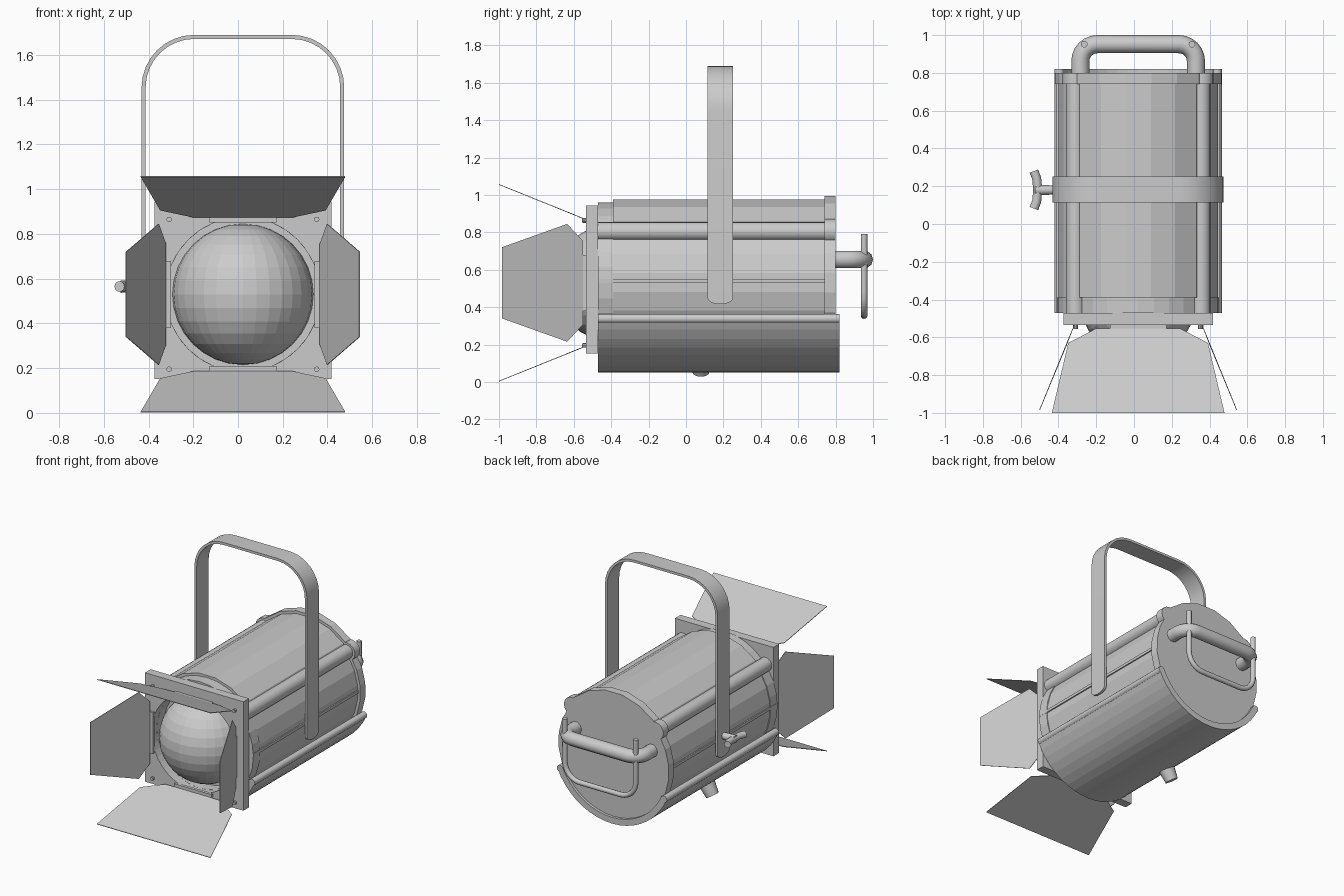
import bpy, bmesh, math
from math import sin, cos, pi, radians
from mathutils import Vector

if "Cube" in bpy.data.objects:
    bpy.data.objects.remove(bpy.data.objects["Cube"])

CX, CZ = 0.022, 0.53          # axis of the lamp body


def mesh(name, verts, faces, smooth=False):
    me = bpy.data.meshes.new(name)
    me.from_pydata([tuple(v) for v in verts], [], faces)
    bm = bmesh.new()
    bm.from_mesh(me)
    bmesh.ops.recalc_face_normals(bm, faces=bm.faces)
    bm.to_mesh(me)
    bm.free()
    ob = bpy.data.objects.new(name, me)
    bpy.context.collection.objects.link(ob)
    if smooth:
        bpy.context.view_layer.objects.active = ob
        ob.select_set(True)
        bpy.ops.object.shade_smooth_by_angle(angle=radians(35))
        ob.select_set(False)
    return ob


def prism(name, pts, y0, y1, smooth=False):
    """Closed x,z outline (relative to the lamp axis) extruded along y."""
    n = len(pts)
    v = [(CX + x, y, CZ + z) for y in (y0, y1) for x, z in pts]
    f = [(i, (i + 1) % n, n + (i + 1) % n, n + i) for i in range(n)]
    f += [tuple(range(n)), tuple(range(n, 2 * n))]
    return mesh(name, v, f, smooth)


def ring(name, outer, inner, y0, y1):
    """Plate with a hole, both outlines having the same point count."""
    n = len(outer)
    loops = [(outer, y0), (outer, y1), (inner, y1), (inner, y0)]
    v = [(CX + x, y, CZ + z) for l, y in loops for x, z in l]
    f = [(a * n + i, a * n + (i + 1) % n, (a + 1) % 4 * n + (i + 1) % n, (a + 1) % 4 * n + i)
         for a in range(4) for i in range(n)]
    return mesh(name, v, f)


def circle(r, n, x=0, z=0):
    return [(x + r * cos(2 * pi * i / n), z + r * sin(2 * pi * i / n)) for i in range(n)]


def arc(r, a0, a1, n, x=0, z=0):
    return [(x + r * cos(radians(a0 + (a1 - a0) * i / n)),
             z + r * sin(radians(a0 + (a1 - a0) * i / n))) for i in range(n + 1)]


def cone(name, a, b, r1, r2, n=16):
    a, b = Vector(a), Vector(b)
    q = (b - a).to_track_quat('Z', 'Y')
    bpy.ops.mesh.primitive_cone_add(vertices=n, radius1=r1, radius2=r2,
                                    depth=(b - a).length, location=(a + b) / 2)
    ob = bpy.context.object
    ob.rotation_euler = q.to_euler()
    ob.name = name
    bpy.ops.object.shade_smooth_by_angle(angle=radians(35))
    ob.select_set(False)
    return ob


def box(name, x0, x1, y0, y1, z0, z1):
    return prism(name, [(x0, z0), (x1, z0), (x1, z1), (x0, z1)], y0, y1)


def tube(name, pts, r):
    cu = bpy.data.curves.new(name, 'CURVE')
    cu.dimensions = '3D'
    cu.bevel_depth, cu.bevel_resolution, cu.use_fill_caps = r, 3, True
    sp = cu.splines.new('POLY')
    sp.points.add(len(pts) - 1)
    for p, c in zip(sp.points, pts):
        p.co = (*c, 1)
    ob = bpy.data.objects.new(name, cu)
    bpy.context.collection.objects.link(ob)
    bpy.context.view_layer.objects.active = ob
    ob.select_set(True)
    bpy.ops.object.convert(target='MESH')
    ob = bpy.context.object
    bpy.ops.object.shade_smooth_by_angle(angle=radians(40))
    ob.select_set(False)


# Faceted housing with a raised roof between the corner rails
def housing(side, top):
    return arc(top, 47, 133, 5) + arc(side, 145, 395, 18)

prism("housing", housing(0.425, 0.45), -0.39, 0.75)
ring("front_collar", circle(0.43, 32), circle(0.345, 32), -0.47, -0.39)
prism("back_plate", housing(0.445, 0.47), 0.74, 0.80)
for s in (-1, 1):
    prism("corner_rail", circle(0.05, 16, s * 0.333, 0.275), -0.47, 0.75, True)
    prism("back_plate_lobe", circle(0.065, 16, s * 0.335, 0.275), 0.74, 0.80, True)
    prism("shell_lip", circle(0.025, 12, s * 0.418, -0.192), -0.47, 0.82, True)
    box("side_seam", s * 0.423 - 0.008, s * 0.423 + 0.008, -0.47, 0.74, 0.0, 0.02)

# Lower cooling shell
prism("lower_shell", arc(0.48, 204, 336, 18) + arc(0.435, 336, 204, 18), -0.47, 0.82)
d = Vector((-0.52, 0, -0.854))
c = Vector((CX, 0.08, CZ))
cone("focus_knob", c + d * 0.46, c + d * 0.56, 0.058, 0.045)

# Front frame and lens
N = 48
square = []
for x, z in circle(1, N):
    k = 0.396 / max(abs(x), abs(z))
    square.append((x * k, z * k + 0.018))
ring("front_frame", square, circle(0.345, N), -0.535, -0.47)
bpy.ops.mesh.primitive_uv_sphere_add(segments=32, ring_count=16, radius=0.315,
                                     location=(CX, -0.39, CZ))
bpy.context.object.name = "lens"
bpy.context.object.select_set(False)

# Four barn doors: (offset from axis, y, half width)
def door(name, stations, turn):
    t = 0.004
    v = []
    for o in (0, t):
        for sg in (1, -1):
            for off, y, w in (stations if sg > 0 else stations[::-1]):
                a, b = off + o, sg * w
                x, z = a * cos(turn) - b * sin(turn), a * sin(turn) + b * cos(turn)
                v.append((CX + x, y, CZ + z))
    n = len(v) // 2
    f = [(i, (i + 1) % n, n + (i + 1) % n, n + i) for i in range(n)]
    mesh(name, v, f + [tuple(range(n)), tuple(range(n, 2 * n))])

wide = [(0.343, -0.552, 0.22), (0.375, -0.63, 0.37), (0.524, -1.0, 0.457)]
narrow = [(0.343, -0.552, 0.225), (0.375, -0.635, 0.315), (0.52, -0.985, 0.19)]
for i, nm in enumerate(("right", "top", "left", "bottom")):
    t = i * pi / 2
    door(nm + "_barn_door", wide if i % 2 else narrow, t)
    ux, uz = round(cos(t)), round(sin(t))
    hx, hz = (0.0125, 0.15) if ux else (0.15, 0.0125)
    mx, mz = ux * 0.333, uz * 0.333
    box(nm + "_hinge", mx - hx, mx + hx, -0.552, -0.53, mz - hz, mz + hz)
for sx in (-1, 1):
    for sz in (-1, 1):
        prism("frame_screw", circle(0.012, 10, sx * 0.33, sz * 0.335), -0.555, -0.53)

# Mounting yoke
def arch(h, top, r, z0):
    return ([(h, z0)] + arc(r, 0, 90, 8, h - r, top - r)
            + arc(r, 90, 180, 8, r - h, top - r) + [(-h, z0)])

z0 = 0.45 - CZ
prism("yoke", arch(0.453, 1.69 - CZ, 0.235, z0)
      + arch(0.435, 1.672 - CZ, 0.217, z0)[::-1], 0.115, 0.252, True)
for s in (-1, 1):
    e = cone("yoke_end", (CX + s * 0.435, 0.1835, 0.45), (CX + s * 0.453, 0.1835, 0.45),
             0.0685, 0.0685, 24)
    # flatten the round end vertically
    m = e.matrix_basis.copy()
    e.data.transform(m)
    e.matrix_basis.identity()
    for v in e.data.vertices:
        v.co.z = 0.45 + (v.co.z - 0.45) * 0.5
    cone("yoke_pivot", (CX + s * 0.40, 0.1835, 0.565), (CX + s * 0.44, 0.1835, 0.565), 0.04, 0.04)

# Wing nut on the left side
cone("wing_nut_hub", (-0.42, 0.18, 0.565), (-0.525, 0.18, 0.565), 0.024, 0.028)
tube("wing_nut_wings", [(-0.53, 0.082, 0.565), (-0.515, 0.12, 0.565), (-0.51, 0.18, 0.565),
                        (-0.515, 0.24, 0.565), (-0.53, 0.28, 0.565)], 0.024)

# Rear grab handle
hz, hw = 0.655, 0.306
right = [(hw, 0.78, 0)] + [(x, y, 0) for x, y in arc(0.09, 0, 90, 6, hw - 0.09, 0.862)]
path = right + [(-x, y, z) for x, y, z in right[::-1]]
tube("rear_handle", [(CX + x, y, hz + z) for x, y, z in path], 0.048)

# Thin hanging loop on the handle
wire = [(0.285, 0.79)] + arc(0.12, 0, -90, 6, 0.165, 0.475)
wire += [(-x, z) for x, z in wire[::-1]]
tube("cable_loop", [(CX + x, 0.952, z) for x, z in wire], 0.018)
